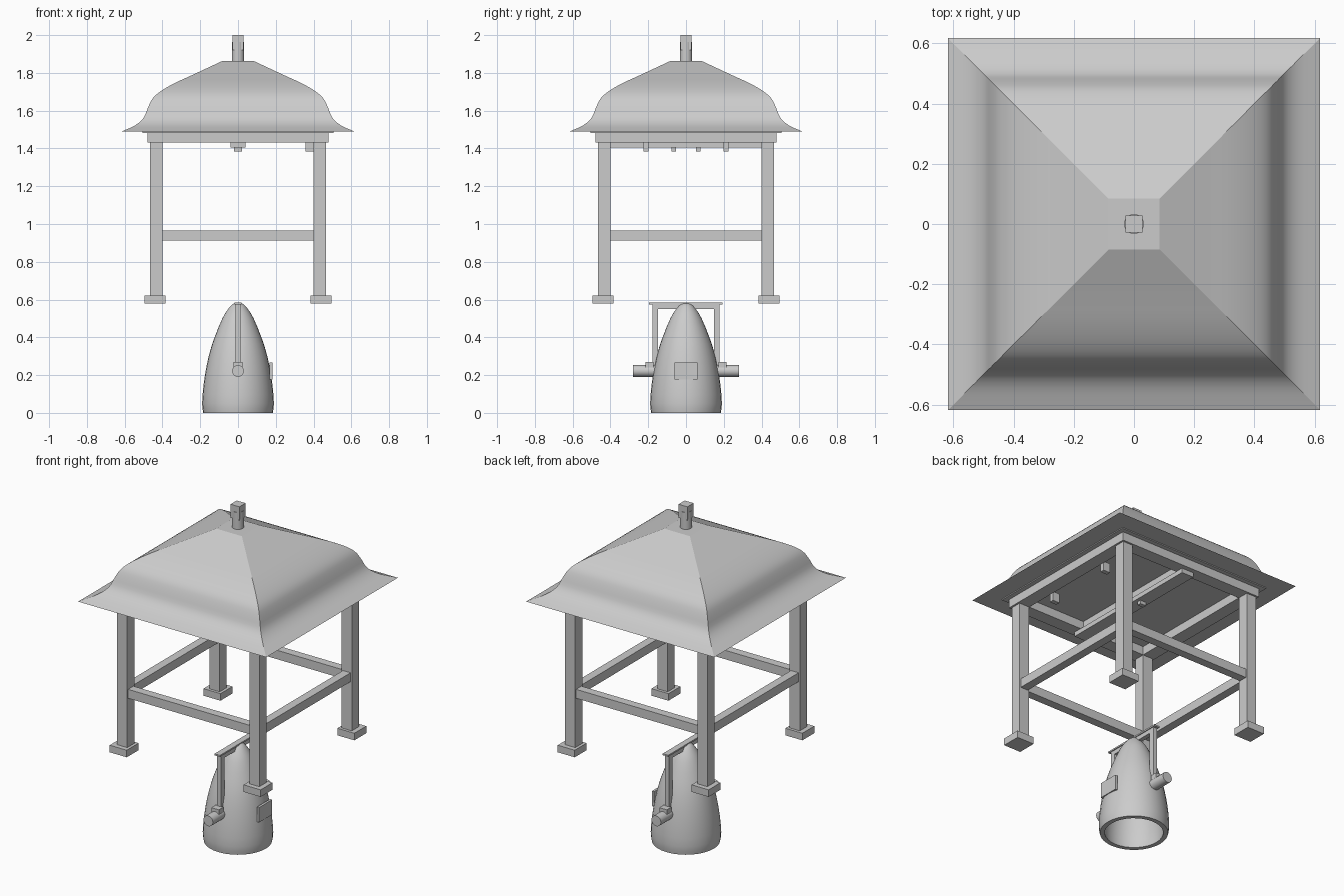
import bpy, bmesh, math
from mathutils import Vector

if "Cube" in bpy.data.objects:
    bpy.data.objects.remove(bpy.data.objects["Cube"])

grey = bpy.data.materials.new("plain_grey")
grey.diffuse_color = (0.6, 0.6, 0.6, 1)
grey.use_nodes = True
grey.node_tree.nodes["Principled BSDF"].inputs["Base Color"].default_value = grey.diffuse_color


def finish(name, bm, smooth=None):
    bmesh.ops.recalc_face_normals(bm, faces=bm.faces)
    me = bpy.data.meshes.new(name)
    bm.to_mesh(me)
    bm.free()
    me.materials.append(grey)
    ob = bpy.data.objects.new(name, me)
    bpy.context.collection.objects.link(ob)
    if smooth:
        bpy.ops.object.select_all(action='DESELECT')
        ob.select_set(True)
        bpy.context.view_layer.objects.active = ob
        bpy.ops.object.shade_smooth_by_angle(angle=math.radians(smooth))
    return ob


def box(name, x0, x1, y0, y1, z0, z1):
    bm = bmesh.new()
    bmesh.ops.create_cube(bm, size=1)
    for v in bm.verts:
        v.co = ((x0 + x1) / 2 + v.co.x * (x1 - x0),
                (y0 + y1) / 2 + v.co.y * (y1 - y0),
                (z0 + z1) / 2 + v.co.z * (z1 - z0))
    return finish(name, bm)


def rings(name, loops, smooth, close=True):
    """Skin a stack of point loops, capping both ends."""
    bm = bmesh.new()
    rows = [[bm.verts.new(p) for p in loop] for loop in loops]
    n = len(rows[0])
    for a, b in zip(rows, rows[1:]):
        for i in range(n):
            j = (i + 1) % n
            bm.faces.new((a[i], a[j], b[j], b[i]))
    if close:
        bm.faces.new(rows[0])
        bm.faces.new(rows[-1])
    return finish(name, bm, smooth)


def circle(r, z, n=32):
    return [(r * math.cos(2 * math.pi * i / n), r * math.sin(2 * math.pi * i / n), z)
            for i in range(n)]


def square(r, z):
    return [(r, r, z), (-r, r, z), (-r, -r, z), (r, -r, z)]


def curve(pts, steps):
    """Smooth curve through the profile points."""
    p = [Vector(q) for q in pts]
    p = [2 * p[0] - p[1]] + p + [2 * p[-1] - p[-2]]
    out = []
    for a, b, c, d in zip(p, p[1:], p[2:], p[3:]):
        for s in range(steps):
            t = s / steps
            out.append(0.5 * (2 * b + (c - a) * t + (2 * a - 5 * b + 4 * c - d) * t * t
                              + (3 * b - a - 3 * c + d) * t ** 3))
    return out + [p[-2]]


# Roof: curved hipped shell with a flat underside
roof = [(0.618, 1.489), (0.545, 1.522), (0.5, 1.562), (0.475, 1.62), (0.45, 1.667),
        (0.405, 1.706), (0.335, 1.746), (0.25, 1.785), (0.085, 1.862)]
rings("roof", [square(r, z) for r, z in curve(roof, 3)], 24)
box("ceiling_board", -0.505, 0.505, -0.505, 0.505, 1.483, 1.489)

# Finial
rings("finial_stem", [circle(0.033, 1.85, 16), circle(0.033, 1.963, 16)], 30)
box("finial_block", -0.029, 0.029, -0.029, 0.029, 1.92, 2.0)

# Posts and feet
for sx in (-1, 1):
    for sy in (-1, 1):
        x, y = 0.434 * sx, 0.434 * sy
        box("post", x - 0.033, x + 0.033, y - 0.033, y + 0.033, 0.6, 1.44)
        x, y = 0.44 * sx, 0.44 * sy
        box("foot", x - 0.056, x + 0.056, y - 0.056, y + 0.056, 0.58, 0.622)

# Rails and top frame on all four sides
for s in (-1, 1):
    c = 0.434 * s
    box("rail", -0.41, 0.41, c - 0.025, c + 0.025, 0.912, 0.965)
    box("rail", c - 0.025, c + 0.025, -0.41, 0.41, 0.912, 0.965)
    c = 0.439 * s
    box("top_beam", -0.478, 0.478, c - 0.039, c + 0.039, 1.432, 1.485)
    box("top_beam", c - 0.039, c + 0.039, -0.4, 0.4, 1.432, 1.485)

# Hanging beam and small blocks
box("hanging_beam", -0.04, 0.04, -0.45, 0.45, 1.405, 1.432)
box("hanging_beam_web", -0.02, 0.02, -0.42, 0.42, 1.43, 1.485)
for s in (-1, 1):
    box("beam_block", -0.02, 0.02, 0.065 * s - 0.012, 0.065 * s + 0.012, 1.385, 1.41)
    box("side_block", 0.357, 0.402, 0.212 * s - 0.013, 0.212 * s + 0.013, 1.385, 1.44)

# Bell: hollow, open at the bottom
outer = [(0.184, 0), (0.19, 0.05), (0.182, 0.15), (0.166, 0.25), (0.147, 0.33), (0.124, 0.4),
         (0.083, 0.5), (0.052, 0.55), (0.03, 0.575), (0.008, 0.582)]
inner = [(0.158, 0), (0.162, 0.05), (0.152, 0.16), (0.118, 0.33), (0.06, 0.47), (0.01, 0.53)]
shell = [tuple(p) for p in curve(inner, 2)][::-1] + [tuple(p) for p in curve(outer, 2)]
rings("bell", [circle(r, z) for r, z in shell], 35)
box("bell_plate", 0.168, 0.182, -0.061, 0.061, 0.178, 0.267)

# Pivots and yoke
for s in (-1, 1):
    bm = bmesh.new()
    bmesh.ops.create_cone(bm, cap_ends=True, segments=20, radius1=0.031, radius2=0.031, depth=0.13)
    for v in bm.verts:
        v.co = (v.co.x, v.co.z + 0.215 * s, v.co.y + 0.222)
    finish("pivot", bm, 35)
    y = 0.193 * s
    box("pivot_block", -0.025, 0.025, y - 0.022, y + 0.022, 0.235, 0.27)
    y = 0.162 * s
    box("yoke_arm", -0.013, 0.013, y - 0.015, y + 0.015, 0.24, 0.56)
box("yoke_bar", -0.013, 0.013, -0.177, 0.177, 0.55, 0.576)
box("yoke_cap", -0.018, 0.018, -0.195, 0.193, 0.575, 0.584)
